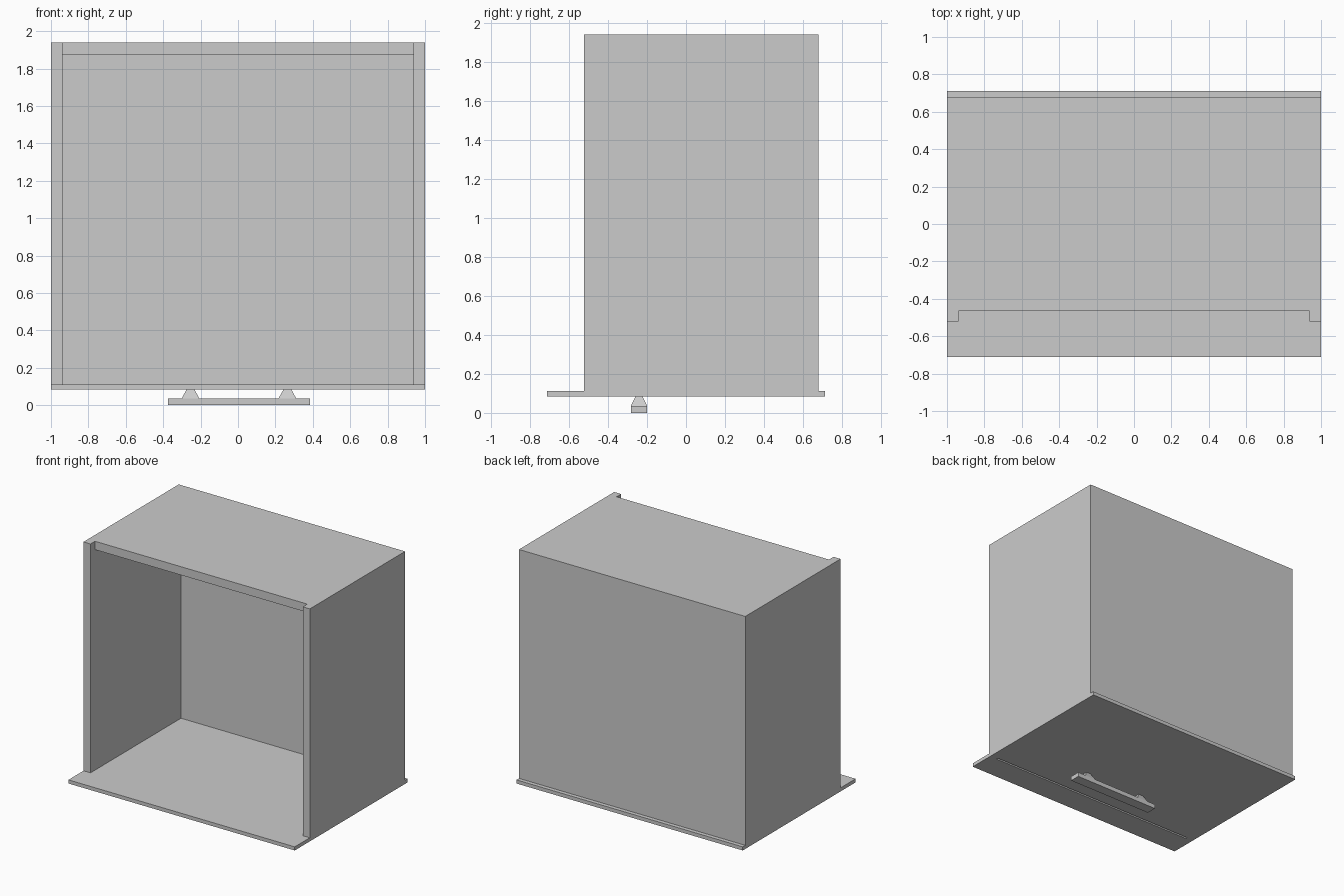
import bpy
import bmesh

cube = bpy.data.objects.get("Cube")
if cube:
    bpy.data.objects.remove(cube, do_unlink=True)

# Single plain grey
grey = bpy.data.materials.new("light grey")
grey.use_nodes = True
GREY = (0.6, 0.6, 0.6, 1.0)
grey.diffuse_color = GREY
grey.node_tree.nodes["Principled BSDF"].inputs["Base Color"].default_value = GREY


def block(name, x, y, z, top_scale=1.0):
    """Box between (min, max) pairs; top_scale tapers the upper face."""
    bm = bmesh.new()
    bmesh.ops.create_cube(bm, size=1.0)
    for v in bm.verts:
        s = top_scale if v.co.z > 0 else 1.0
        v.co = [(r[0] + r[1]) / 2 + c * k * (r[1] - r[0])
                for r, c, k in zip((x, y, z), v.co, (s, s, 1.0))]
    mesh = bpy.data.meshes.new(name)
    bm.to_mesh(mesh)
    bm.free()
    mesh.materials.append(grey)
    obj = bpy.data.objects.new(name, mesh)
    bpy.context.collection.objects.link(obj)
    return obj


W, T = 1.0, 0.062                  # half width, board thickness
PLATE_BOTTOM, PLATE_TOP = 0.083, 0.112
TOP = 1.94
FRONT, BACK = -0.522, 0.68

# Wide face plate with a thin groove on its underside
plate = block("face_plate", (-W, W), (-0.712, 0.712), (PLATE_BOTTOM, PLATE_TOP))
cutter = block("groove_cutter", (-W + T, W - T), (-0.507, -0.492),
               (PLATE_BOTTOM - 0.02, PLATE_BOTTOM + 0.012))
cutter.hide_render = True
cut = plate.modifiers.new("groove", 'BOOLEAN')
cut.operation = 'DIFFERENCE'
cut.solver = 'EXACT'
cut.object = cutter
bpy.context.view_layer.objects.active = plate
bpy.ops.object.modifier_apply(modifier=cut.name)
bpy.data.objects.remove(cutter, do_unlink=True)

# Box walls: two sides, rear panel and the set-back end board
for name, s in (("left_side", 1), ("right_side", -1)):
    block(name, sorted((s * W, s * (W - T))), (FRONT, BACK), (PLATE_TOP, TOP))
block("rear_panel", (-W + T, W - T), (BACK - 0.06, BACK), (PLATE_TOP, TOP))
block("end_board", (-W + T, W - T), (-0.465, BACK - 0.06), (TOP - 0.067, TOP))

# Handle: bar on two tapered feet
HX, HY = 0.005, -0.241
block("handle_bar", (HX - 0.38, HX + 0.38), (HY - 0.042, HY + 0.042), (0.0, 0.035))
for name, s in (("left_handle_foot", 1), ("right_handle_foot", -1)):
    fx = HX + s * 0.259
    block(name, (fx - 0.048, fx + 0.048), (HY - 0.042, HY + 0.042),
          (0.035, PLATE_BOTTOM), top_scale=0.45)
